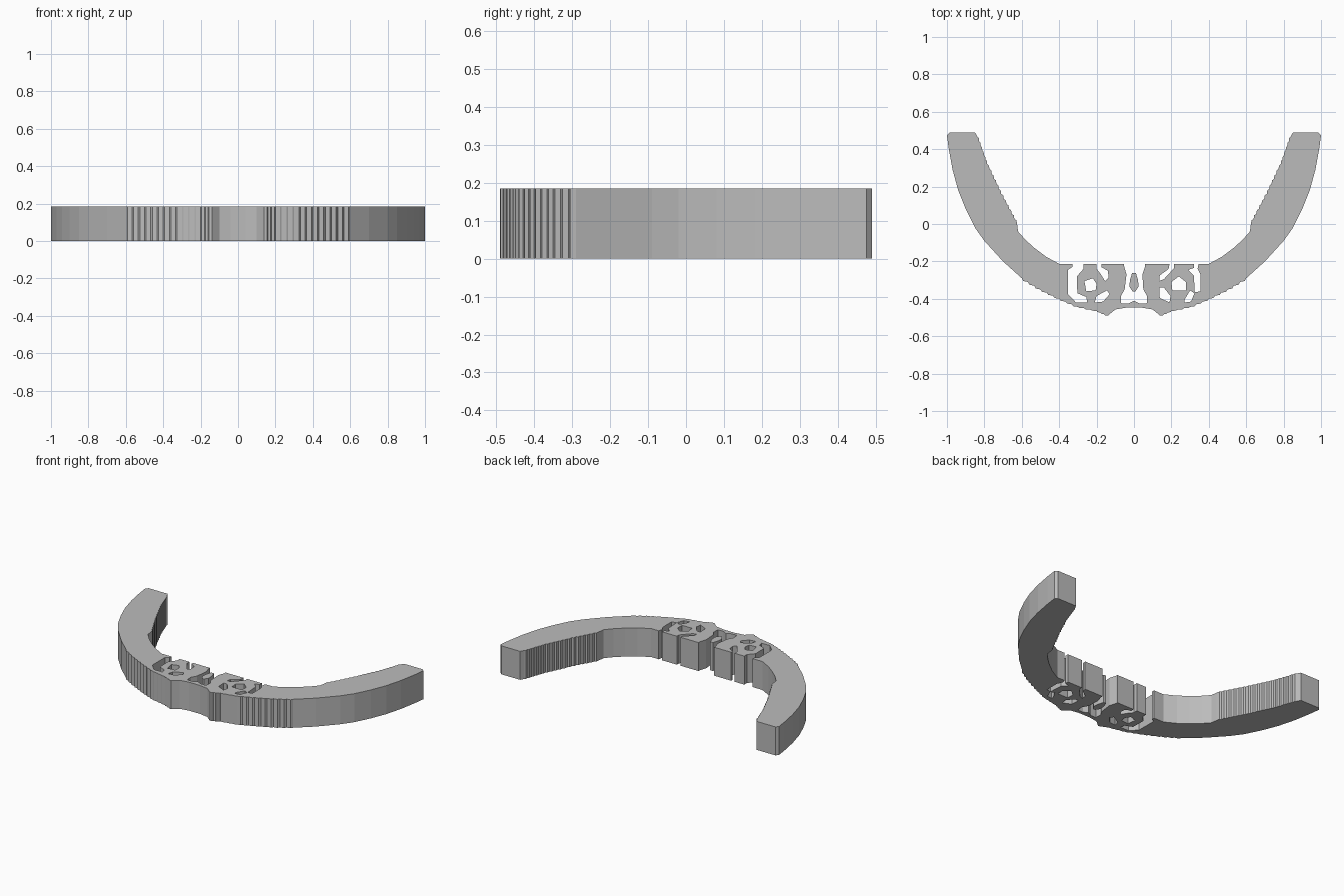
import bpy
import bmesh
from mathutils import Vector

HEIGHT = 0.185

old = bpy.data.objects.get("Cube")
if old:
    bpy.data.objects.remove(old, do_unlink=True)

grey = bpy.data.materials.new("plain grey")
grey.use_nodes = True
colour = (0.5, 0.5, 0.5, 1)
grey.diffuse_color = colour
grey.node_tree.nodes["Principled BSDF"].inputs["Base Color"].default_value = colour


def prisms(name, outlines, bottom, top):
    """One object holding an upright prism for every closed outline."""
    bm = bmesh.new()
    for outline in outlines:
        face = bm.faces.new([bm.verts.new((x, y, bottom)) for x, y in outline])
        grown = bmesh.ops.extrude_face_region(bm, geom=[face])
        verts = [v for v in grown["geom"] if isinstance(v, bmesh.types.BMVert)]
        bmesh.ops.translate(bm, verts=verts, vec=(0, 0, top - bottom))
    bmesh.ops.recalc_face_normals(bm, faces=bm.faces[:])
    mesh = bpy.data.meshes.new(name)
    bm.to_mesh(mesh)
    bm.free()
    mesh.materials.append(grey)
    obj = bpy.data.objects.new(name, mesh)
    bpy.context.collection.objects.link(obj)
    return obj


def steps(path, count):
    """Turn each stretch of a path into a run of small soft steps."""
    points = [path[0]]
    for start, end in zip(path, path[1:]):
        a, d = Vector(start), (Vector(end) - Vector(start)) / count
        for i in range(count):
            p = a + d * i
            points.append((p.x + d.x * 0.75, p.y + d.y * 0.25))
            points.append(tuple(p + d))
    return points


# Half outline of the arch, from the front middle round to the back middle
front_dip = [(0.04, -0.447), (0.1, -0.457)]
stepped_front = steps([(0.14, -0.49), (0.2, -0.465), (0.3, -0.443),
                       (0.4, -0.4), (0.5, -0.35), (0.6, -0.29)], 3)
outer_side = [(0.7, -0.2), (0.8, -0.09), (0.85, -0.02), (0.9, 0.08),
              (0.94, 0.18), (0.97, 0.29), (0.99, 0.4), (1, 0.475)]
tip = [(0.985, 0.49), (0.85, 0.49)]
stepped_inner = steps([(0.836, 0.465), (0.785, 0.32), (0.71, 0.16), (0.625, 0)], 6)
inner_side = [(0.62, -0.04), (0.58, -0.085), (0.53, -0.13), (0.47, -0.175), (0.4, -0.213)]
half = front_dip + stepped_front + outer_side + tip + stepped_inner + inner_side
arch = prisms("arch_band", [half + [(-x, y) for x, y in reversed(half)]], 0, HEIGHT)

# Cut-outs of the pattern: open slots run past the back edge
middle_gap = [(-0.053, -0.19), (-0.053, -0.225), (-0.04, -0.27), (-0.05, -0.35),
              (-0.07, -0.385), (-0.068, -0.425), (-0.03, -0.425), (0, -0.41),
              (0.03, -0.425), (0.068, -0.425), (0.07, -0.385), (0.05, -0.35),
              (0.045, -0.27), (0.06, -0.225), (0.06, -0.19)]
left_cuts = [
    # outer slot
    [(0.32, -0.19), (0.35, -0.19), (0.34, -0.24), (0.355, -0.27), (0.355, -0.36),
     (0.325, -0.365), (0.32, -0.275), (0.29, -0.245), (0.32, -0.235)],
    # lower outer slot
    [(0.27, -0.405), (0.3, -0.355), (0.323, -0.37), (0.305, -0.415), (0.27, -0.42)],
    # upper inner slot
    [(0.195, -0.19), (0.215, -0.19), (0.215, -0.235), (0.16, -0.295),
     (0.135, -0.305), (0.138, -0.275), (0.185, -0.24)],
    # lower inner slot
    [(0.135, -0.34), (0.16, -0.34), (0.195, -0.385), (0.19, -0.42), (0.138, -0.395)],
    # centre hole
    [(0.2, -0.31), (0.24, -0.28), (0.277, -0.31), (0.277, -0.355), (0.205, -0.355)],
]
right_cuts = [
    # outer slot
    [(-0.33, -0.19), (-0.27, -0.19), (-0.27, -0.24), (-0.305, -0.28), (-0.303, -0.37),
     (-0.255, -0.39), (-0.25, -0.42), (-0.31, -0.42), (-0.353, -0.375), (-0.353, -0.245),
     (-0.33, -0.23)],
    # upper inner slot
    [(-0.2, -0.19), (-0.175, -0.19), (-0.175, -0.23), (-0.14, -0.25), (-0.135, -0.285),
     (-0.155, -0.305), (-0.18, -0.265), (-0.2, -0.24)],
    # lower inner slot
    [(-0.2, -0.385), (-0.145, -0.355), (-0.13, -0.375), (-0.165, -0.415), (-0.21, -0.42)],
    # centre hole
    [(-0.265, -0.305), (-0.22, -0.29), (-0.2, -0.32), (-0.205, -0.355), (-0.255, -0.36)],
]
cutter = prisms("pattern_cutter", [middle_gap] + left_cuts + right_cuts, -0.1, HEIGHT + 0.1)
cut = arch.modifiers.new("pattern", "BOOLEAN")
cut.operation = "DIFFERENCE"
cut.solver = "EXACT"
cut.object = cutter

# Bake the cut and drop the helper
graph = bpy.context.evaluated_depsgraph_get()
baked = bpy.data.meshes.new_from_object(arch.evaluated_get(graph))
arch.modifiers.clear()
arch.data = baked
bpy.data.objects.remove(cutter, do_unlink=True)

# Loose drop standing in the middle gap
drop_side = [(0.008, -0.36), (0.024, -0.335), (0.022, -0.3), (0.01, -0.262)]
prisms("middle_drop", [drop_side + [(-x, y) for x, y in reversed(drop_side)]], 0, HEIGHT)
